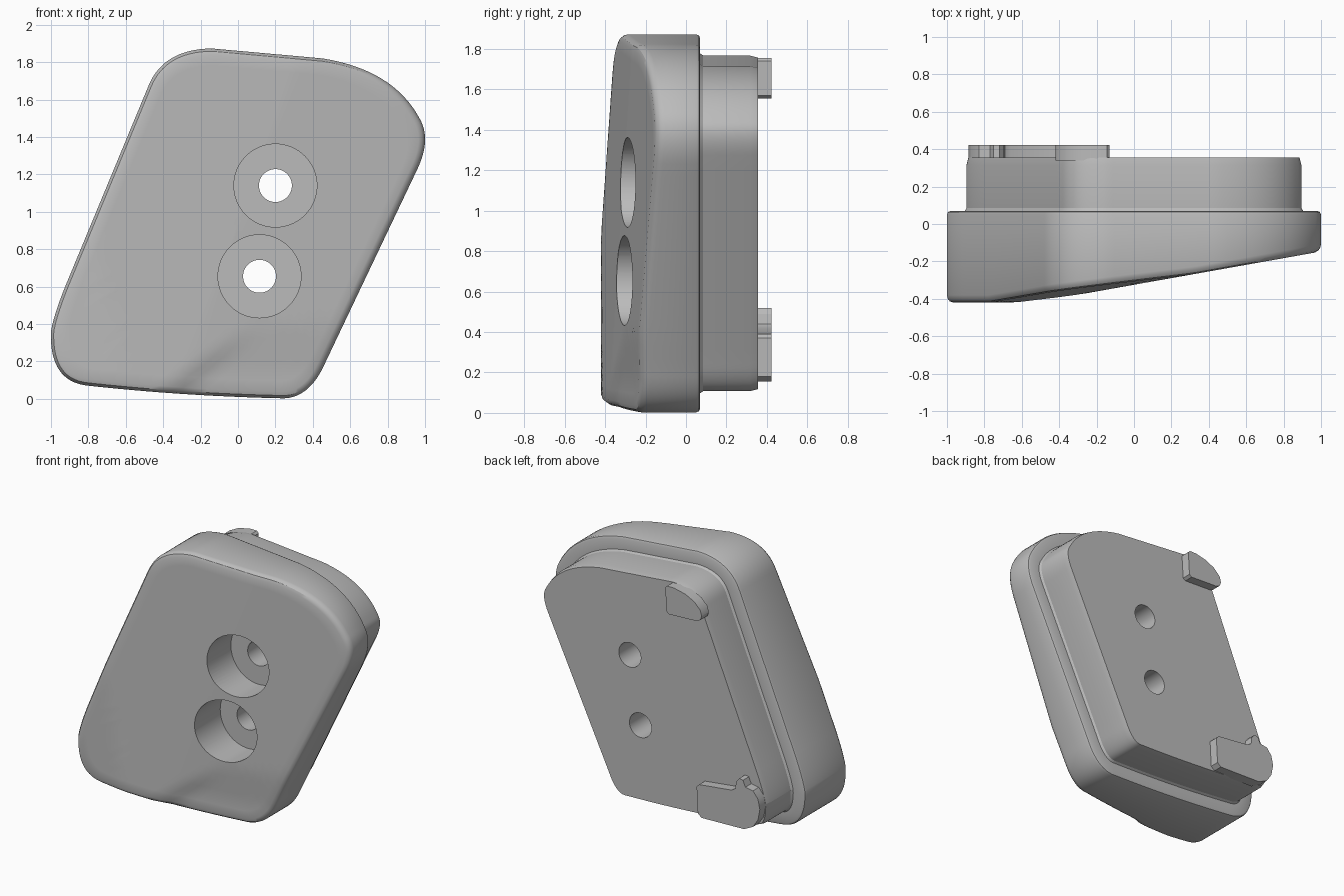
import bpy, bmesh, math
from mathutils import Vector

if "Cube" in bpy.data.objects:
    bpy.data.objects.remove(bpy.data.objects["Cube"])

grey = bpy.data.materials.new("plain_grey")
grey.use_nodes = True
grey.diffuse_color = (0.5, 0.5, 0.5, 1)
grey.node_tree.nodes["Principled BSDF"].inputs["Base Color"].default_value = (0.5, 0.5, 0.5, 1)


def finish(bm, name):
    bmesh.ops.recalc_face_normals(bm, faces=bm.faces)
    mesh = bpy.data.meshes.new(name)
    bm.to_mesh(mesh)
    bm.free()
    mesh.materials.append(grey)
    obj = bpy.data.objects.new(name, mesh)
    bpy.context.collection.objects.link(obj)
    return obj


def activate(obj):
    bpy.ops.object.select_all(action='DESELECT')
    obj.select_set(True)
    bpy.context.view_layer.objects.active = obj


def smooth(obj, degrees=32):
    activate(obj)
    bpy.ops.object.shade_smooth_by_angle(angle=math.radians(degrees))


# Rounded outline: (start, control, end) for each corner curve, in x and z
corners = [
    ((-0.92, 0.61), (-0.985, 0.45), (-1.0, 0.36)),
    ((-1.0, 0.36), (-1.01, 0.09), (-0.80, 0.07)),
    ((-0.80, 0.07), (-0.3, 0.015), (0.22, 0.003)),
    ((0.22, 0.003), (0.38, -0.01), (0.47, 0.2)),
    ((0.96, 1.23), (1.035, 1.39), (0.97, 1.5)),
    ((0.97, 1.5), (0.83, 1.76), (0.45, 1.82)),
    ((-0.14, 1.873), (-0.40, 1.87), (-0.48, 1.67)),
]


def make_outline():
    pts = []
    for i, (a, b, c) in enumerate(corners):
        a, b, c = Vector(a), Vector(b), Vector(c)
        for k in range(16):
            t = k / 16
            pts.append(a * (1 - t) ** 2 + b * 2 * t * (1 - t) + c * t * t)
        nxt = Vector(corners[(i + 1) % len(corners)][0])
        if (nxt - c).length > 0.01:
            pts += [c.lerp(nxt, k / 16) for k in range(16)]
    return pts


outline = make_outline()


def inset(dist):
    result = []
    for i, p in enumerate(outline):
        tangent = (outline[(i + 1) % len(outline)] - outline[i - 1]).normalized()
        result.append(p + Vector((-tangent.y, tangent.x)) * dist)
    return result


# Sloping front face, fuller on the left, with a shallow dip at the lower corner
def front(x, z):
    y = max(-0.325 + 0.178 * x, -0.3155 + 0.1225 * x + 0.02 * (z - 1.4), -0.42)
    start, along = Vector((-0.4, 0.04)), Vector((0.45, 0.34)).normalized()
    off = Vector((x, z)) - start
    side = min(max((off.x * along.y - off.y * along.x) / 0.06, 0), 1)
    fade = min(max((0.4 - z) / 0.25, 0), 1)
    return y + 0.025 * side * side * (3 - 2 * side) * fade


# Body: rings lofted from the back plug, over the wide rim, to the front
def make_body():
    bm = bmesh.new()
    rings = []
    for dist, y in ((0.115, 0.355), (0.105, 0.315), (0.105, 0.085), (0.095, 0.07),
                    (0.02, 0.07), (0.006, 0.064), (0, 0.05)):
        rings.append([bm.verts.new((p.x, y, p.y)) for p in inset(dist)])
    for dist, lift in ((0, 0.04), (0.004, 0.022), (0.015, 0.007), (0.035, 0)):
        rings.append([bm.verts.new((p.x, front(p.x, p.y) + lift, p.y)) for p in inset(dist)])
    centre = Vector((0, 0.95))
    for k in range(15, 0, -1):
        pts = [centre.lerp(p, k / 16) for p in inset(0.035)]
        rings.append([bm.verts.new((p.x, front(p.x, p.y), p.y)) for p in pts])
    count = len(outline)
    for r, s in zip(rings, rings[1:]):
        for i in range(count):
            j = (i + 1) % count
            bm.faces.new((r[i], r[j], s[j], s[i]))
    bm.faces.new(rings[0])
    tip = bm.verts.new((centre.x, front(*centre), centre.y))
    for i in range(count):
        bm.faces.new((rings[-1][i], rings[-1][(i + 1) % count], tip))
    return finish(bm, "pad_body")


body = make_body()


# Counterbored screw holes
def drill(x, z, radius, y0, y1):
    bpy.ops.mesh.primitive_cylinder_add(vertices=64, radius=radius, depth=y1 - y0,
                                        location=(x, (y0 + y1) / 2, z),
                                        rotation=(math.pi / 2, 0, 0))
    cutter = bpy.context.object
    cutter.name = "hole_cutter"
    cutter.hide_render = True
    cutter.data.materials.append(grey)
    activate(body)
    mod = body.modifiers.new("hole", 'BOOLEAN')
    mod.operation, mod.solver, mod.object = 'DIFFERENCE', 'EXACT', cutter
    bpy.ops.object.modifier_apply(modifier=mod.name)
    bpy.data.objects.remove(cutter)


for hx, hz in ((0.2, 1.14), (0.115, 0.655)):
    drill(hx, hz, 0.222, -0.8, -0.05)
    drill(hx, hz, 0.088, -0.2, 0.6)
smooth(body)


# Locating tabs on the back
def tab(name, pts):
    bm = bmesh.new()
    face = bm.faces.new([bm.verts.new((x, 0.34, z)) for x, z in pts])
    ext = bmesh.ops.extrude_face_region(bm, geom=[face], use_keep_orig=True)
    verts = [v for v in ext["geom"] if isinstance(v, bmesh.types.BMVert)]
    bmesh.ops.translate(bm, verts=verts, vec=(0, 0.082, 0))
    obj = finish(bm, name)
    smooth(obj)


tab("upper_tab", [(-0.13, 1.74), (-0.145, 1.755), (-0.2, 1.755), (-0.29, 1.735), (-0.36, 1.70),
                  (-0.41, 1.65), (-0.42, 1.61), (-0.41, 1.58), (-0.38, 1.565), (-0.16, 1.555),
                  (-0.14, 1.57)])
tab("lower_tab", [(-0.38, 0.37), (-0.4, 0.39), (-0.66, 0.42), (-0.69, 0.44), (-0.695, 0.49),
                  (-0.72, 0.52), (-0.75, 0.515), (-0.77, 0.47), (-0.83, 0.46), (-0.87, 0.41),
                  (-0.885, 0.34), (-0.87, 0.26), (-0.83, 0.2), (-0.76, 0.165), (-0.42, 0.155),
                  (-0.39, 0.18)])
